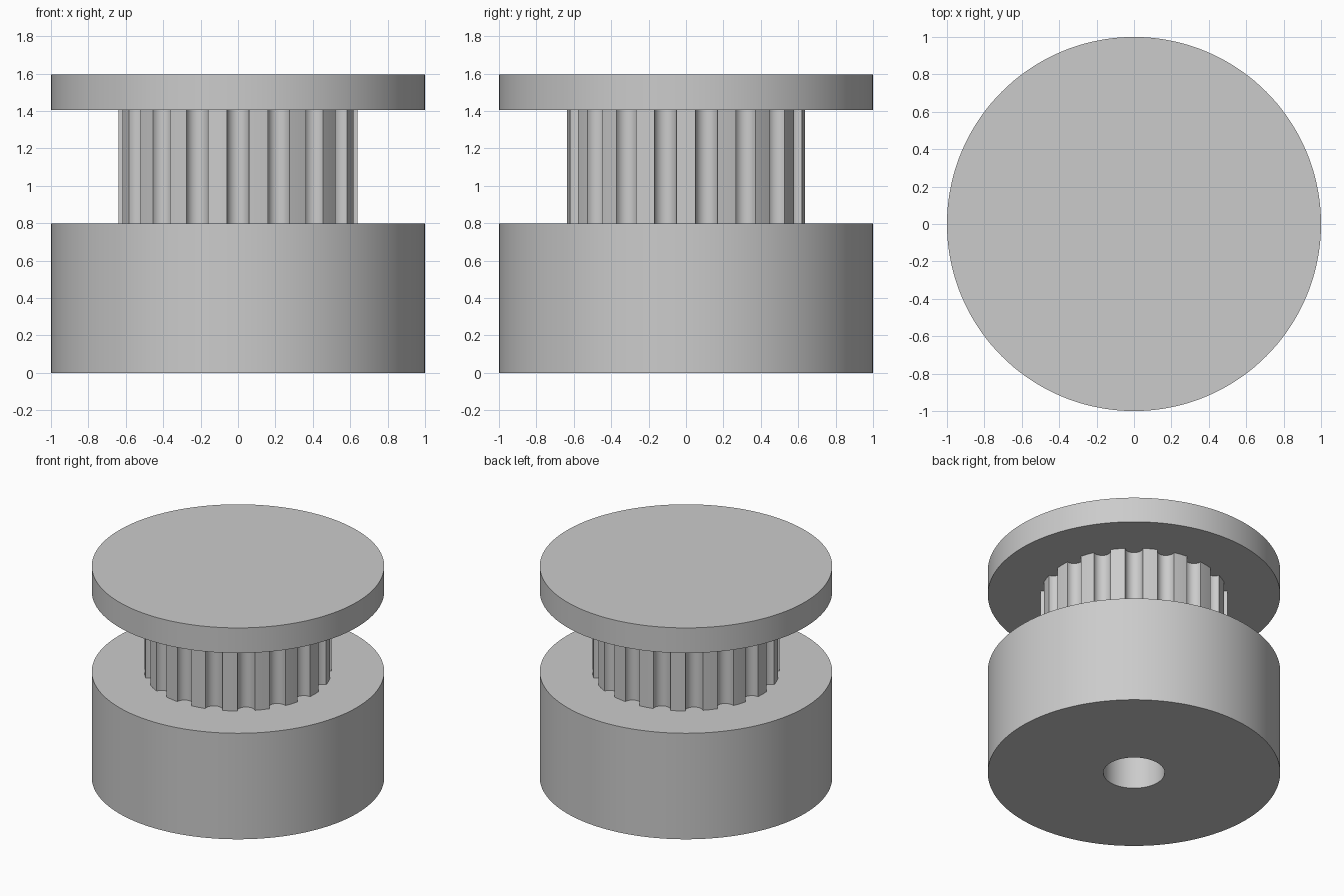
import bpy, bmesh, math
from mathutils import Vector

if "Cube" in bpy.data.objects:
    bpy.data.objects.remove(bpy.data.objects["Cube"])

BORE = 0.21      # shaft hole radius
TEETH = 18
DRUM_R = 0.64    # outer radius of the toothed drum
GROOVE_R = 0.06  # radius of each rounded groove

grey = bpy.data.materials.new("light grey")
grey.diffuse_color = (0.6, 0.6, 0.6, 1)
grey.use_nodes = True
grey.node_tree.nodes["Principled BSDF"].inputs["Base Color"].default_value = grey.diffuse_color


def circle(r, n=144):
    return [Vector((r * math.cos(2 * math.pi * i / n), r * math.sin(2 * math.pi * i / n), 0))
            for i in range(n)]


def prism(name, outline, z0, z1, bore=None):
    """Extrude an outline from z0 to z1, with an optional round hole through it."""
    bm = bmesh.new()
    n = len(outline)

    def loop(pts, z):
        return [bm.verts.new((p.x, p.y, z)) for p in pts]

    def bridge(a, b):
        for i in range(n):
            j = (i + 1) % n
            bm.faces.new((a[i], a[j], b[j], b[i]))

    low, high = loop(outline, z0), loop(outline, z1)
    bridge(low, high)
    if bore:
        hole = [p.normalized() * bore for p in outline]
        in_low, in_high = loop(hole, z0), loop(hole, z1)
        bridge(high, in_high)
        bridge(in_high, in_low)
        bridge(in_low, low)
    else:
        bm.faces.new(low[::-1])
        bm.faces.new(high)
    bmesh.ops.recalc_face_normals(bm, faces=bm.faces)
    mesh = bpy.data.meshes.new(name)
    bm.to_mesh(mesh)
    bm.free()
    mesh.materials.append(grey)
    ob = bpy.data.objects.new(name, mesh)
    bpy.context.collection.objects.link(ob)
    bpy.context.view_layer.objects.active = ob
    ob.select_set(True)
    bpy.ops.object.shade_smooth_by_angle(angle=math.radians(30))
    ob.select_set(False)
    return ob


# Drum outline: a land midpoint, then a half-round groove, for every tooth
drum = []
step = 2 * math.pi / TEETH
centre_r = math.sqrt(DRUM_R ** 2 - GROOVE_R ** 2)
for k in range(TEETH):
    land, mid = k * step, (k + 0.5) * step
    drum.append(Vector((DRUM_R * math.cos(land), DRUM_R * math.sin(land), 0)))
    out = Vector((math.cos(mid), math.sin(mid), 0))
    side = Vector((-out.y, out.x, 0))
    for i in range(13):
        t = math.pi * i / 12
        drum.append(out * (centre_r - GROOVE_R * math.sin(t)) - side * GROOVE_R * math.cos(t))

# Wide hub, toothed belt drum and closed top flange
prism("hub", circle(1.0), 0.0, 0.80, BORE)
prism("toothed_drum", drum, 0.80, 1.405, BORE)
prism("top_flange", circle(1.0), 1.405, 1.595)
